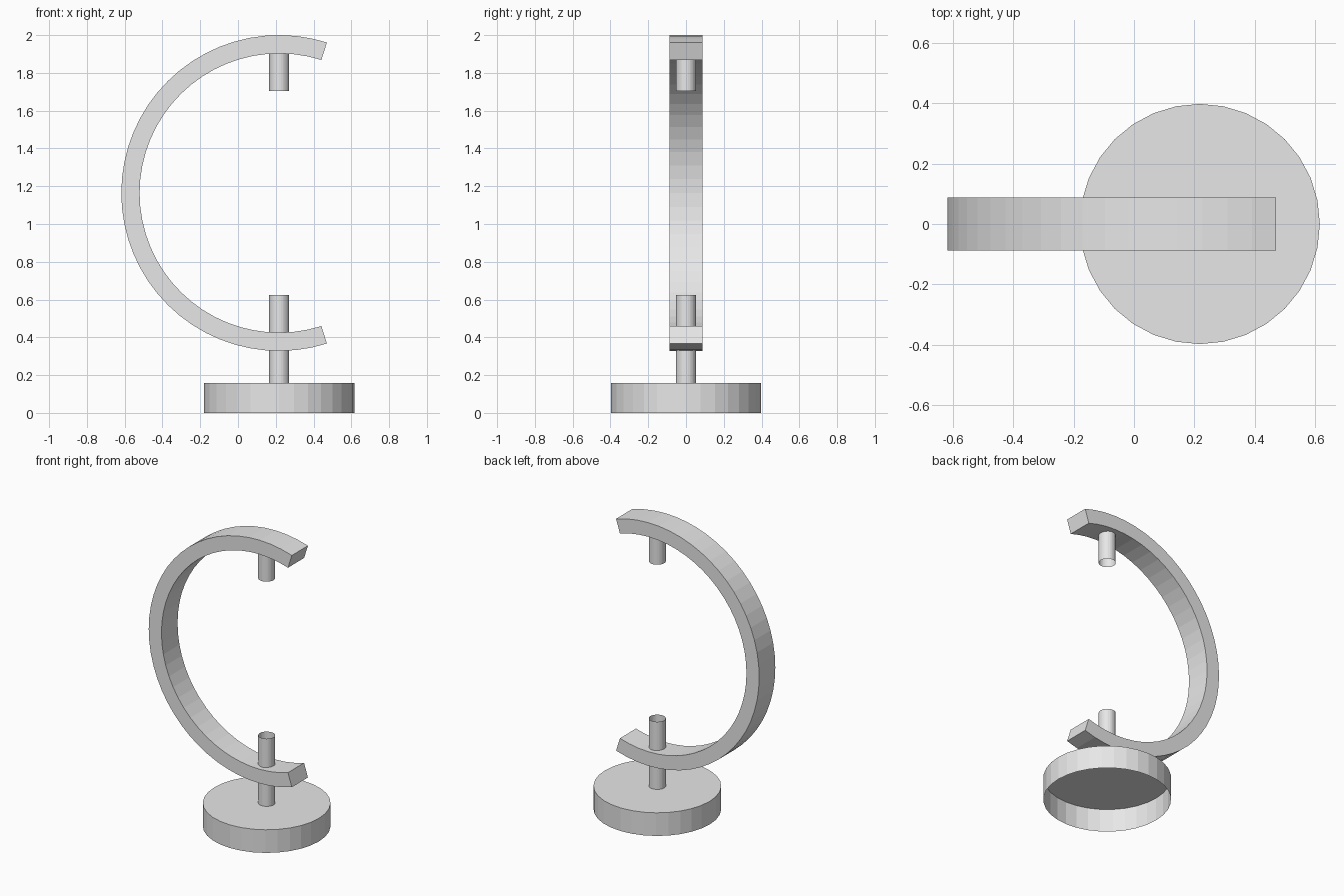
import bpy, bmesh, math

if "Cube" in bpy.data.objects:
    bpy.data.objects.remove(bpy.data.objects["Cube"])

CX, CZ = 0.218, 1.164          # centre of the arc
grey = bpy.data.materials.new("light_grey")
grey.diffuse_color = (0.8, 0.8, 0.8, 1)
grey.use_nodes = True
grey.node_tree.nodes["Principled BSDF"].inputs["Base Color"].default_value = grey.diffuse_color


def finish(bm, name):
    mesh = bpy.data.meshes.new(name)
    bm.to_mesh(mesh)
    bm.free()
    mesh.materials.append(grey)
    obj = bpy.data.objects.new(name, mesh)
    bpy.context.collection.objects.link(obj)
    return obj


def tube(name, radius, z0, z1, top=False, bottom=False, sides=32):
    """Upright thin-walled cylinder with optional end caps."""
    bm = bmesh.new()
    rings = []
    for z in (z0, z1):
        rings.append([bm.verts.new((CX + radius * math.sin(2 * math.pi * i / sides),
                                    -radius * math.cos(2 * math.pi * i / sides), z))
                      for i in range(sides)])
    lo, hi = rings
    for i in range(sides):
        j = (i + 1) % sides
        bm.faces.new((lo[i], lo[j], hi[j], hi[i]))
    if top:
        bm.faces.new(hi)
    if bottom:
        bm.faces.new(lo[::-1])
    return finish(bm, name)


# Base: drum closed on top, open underneath
tube("base", 0.398, 0.0, 0.159, top=True)

# Lower post passes through the arc, upper pin hangs from it; both open-ended
tube("lower_post", 0.053, 0.159, 0.624)
tube("upper_pin", 0.053, 1.704, 1.93)

# C-shaped arm: rectangular section swept round the arc, opening towards +x
bm = bmesh.new()
start, steps, half = math.radians(72.4), 38, 0.0875
sections = []
for i in range(steps + 1):
    a = start + (2 * math.pi - 2 * start) * i / steps
    sections.append([bm.verts.new((CX + r * math.cos(a), y, CZ + r * math.sin(a)))
                     for r, y in ((0.739, -half), (0.836, -half), (0.836, half), (0.739, half))])
for s, t in zip(sections, sections[1:]):
    for k in range(4):
        n = (k + 1) % 4
        bm.faces.new((s[k], s[n], t[n], t[k]))
bm.faces.new(sections[0][::-1])
bm.faces.new(sections[-1])
bmesh.ops.recalc_face_normals(bm, faces=bm.faces[:])
finish(bm, "arc_arm")
